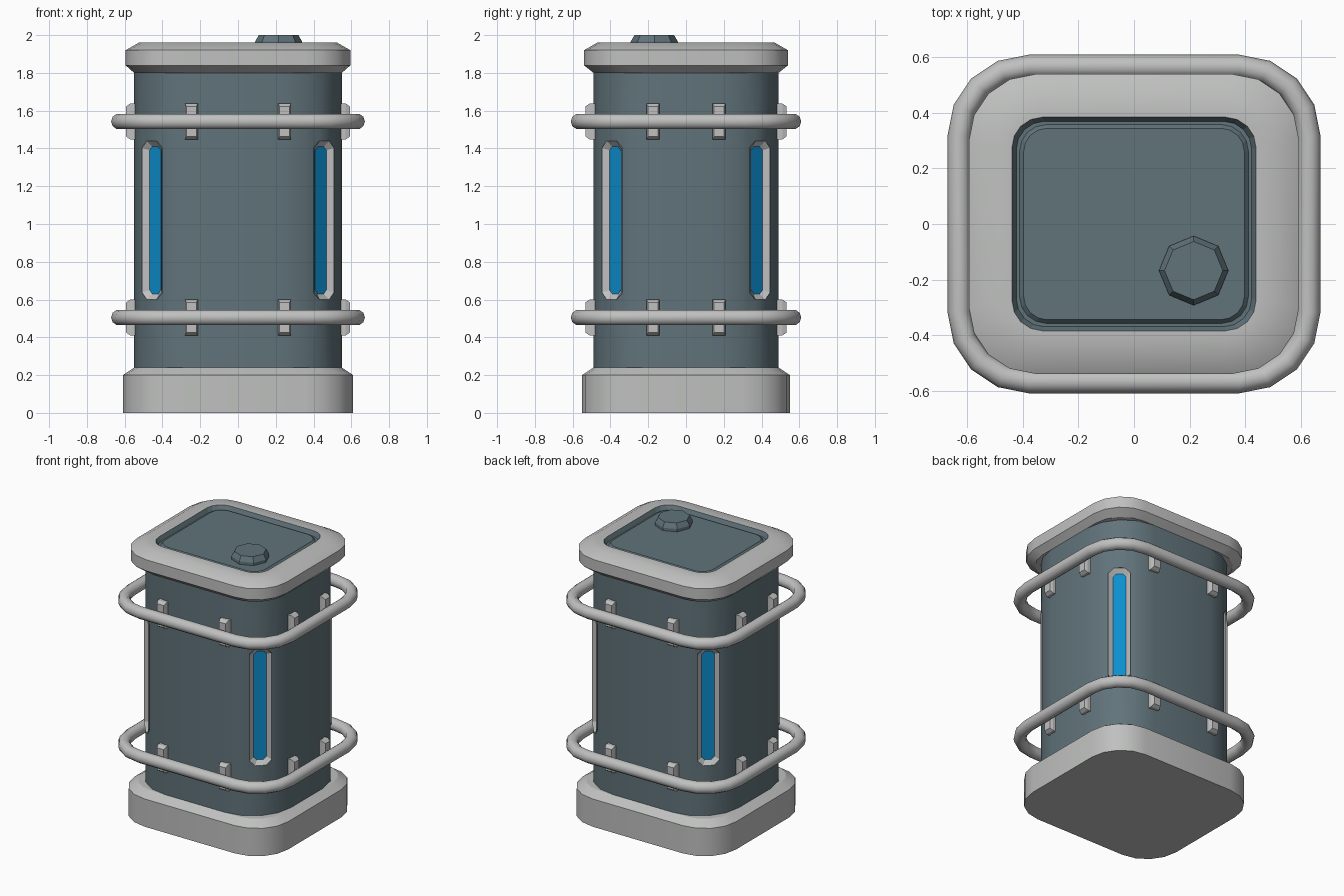
import bpy, bmesh, math
from mathutils import Vector, Matrix

if "Cube" in bpy.data.objects:
    bpy.data.objects.remove(bpy.data.objects["Cube"])


def mat(name, rgb):
    m = bpy.data.materials.new(name)
    m.diffuse_color = (*rgb, 1)
    m.use_nodes = True
    m.node_tree.nodes["Principled BSDF"].inputs["Base Color"].default_value = m.diffuse_color
    return m


GREY = mat("light grey metal", (0.52, 0.53, 0.52))
TEAL = mat("slate teal paint", (0.118, 0.172, 0.195))
BLUE = mat("blue glow", (0.004, 0.27, 0.62))


def rounded_rect(a, b, r, z, seg=4):
    pts = []
    for k, (sx, sy) in enumerate([(1, 1), (-1, 1), (-1, -1), (1, -1)]):
        for i in range(seg + 1):
            t = math.pi / 2 * (k + i / seg)
            pts.append(Vector((sx * (a - r) + r * math.cos(t), sy * (b - r) + r * math.sin(t), z)))
    return pts


def loft(name, loops, material, first=True, last=True, closed=False, smooth=True):
    bm = bmesh.new()
    rows = [[bm.verts.new(p) for p in lp] for lp in loops]
    pairs = list(zip(rows, rows[1:])) + ([(rows[-1], rows[0])] if closed else [])
    for lo, hi in pairs:
        for i in range(len(lo)):
            j = (i + 1) % len(lo)
            bm.faces.new((lo[i], lo[j], hi[j], hi[i]))
    if first and not closed:
        bm.faces.new(rows[0][::-1])
    if last and not closed:
        bm.faces.new(rows[-1])
    if closed or (first and last):
        bmesh.ops.recalc_face_normals(bm, faces=bm.faces)
    me = bpy.data.meshes.new(name)
    bm.to_mesh(me)
    bm.free()
    me.materials.append(material)
    ob = bpy.data.objects.new(name, me)
    bpy.context.collection.objects.link(ob)
    if smooth:
        select(ob)
        bpy.ops.object.shade_smooth_by_angle(angle=math.radians(30))
    return ob


def select(ob):
    bpy.ops.object.select_all(action='DESELECT')
    ob.select_set(True)
    bpy.context.view_layer.objects.active = ob


def stack(name, rows, material, **kw):
    return loft(name, [rounded_rect(*r) for r in rows], material, **kw)


# Base, body and cap rim
stack("base", [(.61, .55, .25, 0), (.61, .55, .25, .2), (.55, .49, .20, .24)], GREY)
body = stack("body", [(.55, .49, .31, .2), (.55, .49, .31, 1.82)], TEAL, smooth=False)
stack("cap_rim", [(.55, .49, .22, 1.8), (.595, .54, .24, 1.84), (.595, .54, .24, 1.92),
                  (.525, .47, .19, 1.96), (.44, .385, .11, 1.96)], GREY, last=False)

# Lid with a groove around it, and its knob
stack("lid", [(.44, .385, .11, 1.96), (.424, .37, .10, 1.93), (.412, .358, .095, 1.93),
              (.398, .345, .085, 1.945)], TEAL, first=False, smooth=False)
loft("lid_knob", [[Vector((.215 + r * math.cos(i * math.pi / 4), -.168 + r * math.sin(i * math.pi / 4), z))
                   for i in range(8)] for r, z in [(.125, 1.93), (.125, 1.965), (.105, 2.0)]],
     TEAL, smooth=False)

# Guard rails
for name, z in (("lower_rail", .505), ("upper_rail", 1.543)):
    rows = []
    for i in range(10):
        t = math.tau * i / 10
        d = .042 * math.cos(t)
        rows.append((.63 + d, .568 + d, .25 + d, z + .042 * math.sin(t)))
    stack(name, rows, GREY, closed=True).data.set_sharp_from_angle(angle=math.radians(50))

# Rail brackets, tapered outwards
for label, z in (("lower", .505), ("upper", 1.543)):
    for k in range(4):
        depth, off = (.49, .247) if k % 2 == 0 else (.55, .175)
        for s in (-1, 1):
            rot = Matrix.Rotation(k * math.pi / 2, 3, 'Z')
            loops = [[rot @ Vector((s * off + w * x, -d, z + h * y))
                      for x, y in ((-1, -1), (1, -1), (1, 1), (-1, 1))]
                     for w, h, d in ((.034, .095, depth - .02), (.034, .095, depth + .02),
                                     (.026, .08, depth + .042))]
            loft(f"{label}_bracket_{k}_{s}", loops, GREY, smooth=False)


# Recessed light slots on the four corners
def slot_loop(sx, sy, w, lo, hi, c, depth):
    n = Vector((sx, sy, 0)).normalized()
    t = Vector((-n.y, n.x, 0))
    mid = Vector((sx * .457, sy * .394, 0)) - n * depth
    outline = [(w, lo + c), (w, hi - c), (w - c, hi), (c - w, hi),
               (-w, hi - c), (-w, lo + c), (c - w, lo), (w - c, lo)]
    return [mid + t * u + Vector((0, 0, z)) for u, z in outline]


for sx in (-1, 1):
    for sy in (-1, 1):
        cutter = loft("slot_cutter", [slot_loop(sx, sy, .073, .6, 1.44, .037, d) for d in (.06, -.1)],
                      GREY, smooth=False)
        cutter.hide_render = True
        mod = body.modifiers.new("slot", 'BOOLEAN')
        mod.operation, mod.solver, mod.object = 'DIFFERENCE', 'EXACT', cutter
        select(body)
        bpy.ops.object.modifier_apply(modifier="slot")
        bpy.data.objects.remove(cutter)
        loft("slot_frame", [slot_loop(sx, sy, .073, .6, 1.44, .037, 0),
                            slot_loop(sx, sy, .042, .63, 1.41, .02, .028)][::-1],
             GREY, first=False, last=False, smooth=False)
        loft("slot_light", [slot_loop(sx, sy, .042, .63, 1.41, .02, d) for d in (.034, .027)],
             BLUE, smooth=False)
select(body)
bpy.ops.object.shade_smooth_by_angle(angle=math.radians(30))
